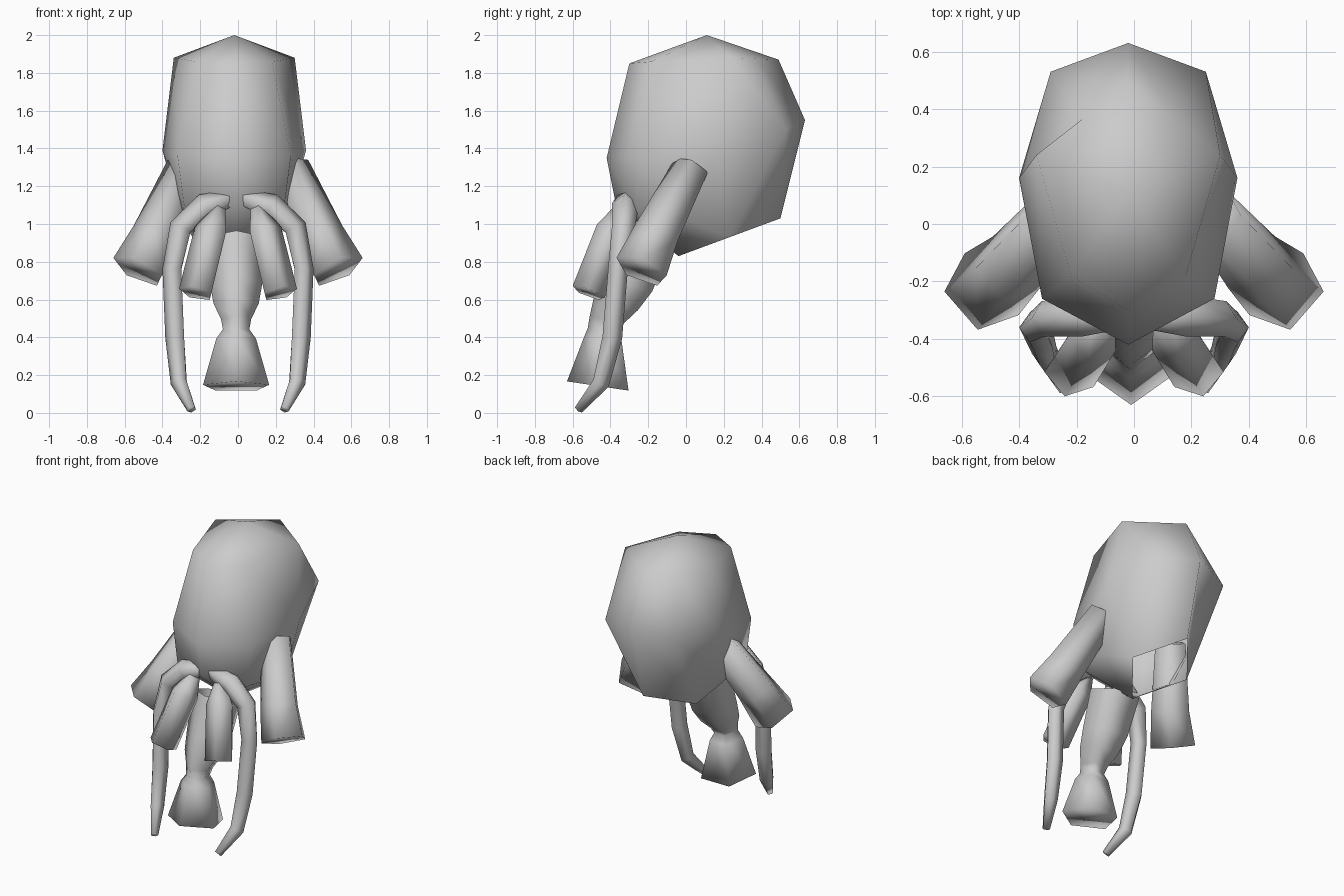
import bpy, bmesh, math
from mathutils import Vector

if "Cube" in bpy.data.objects:
    bpy.data.objects.remove(bpy.data.objects["Cube"])


def finish(bm, name):
    bmesh.ops.recalc_face_normals(bm, faces=bm.faces)
    mesh = bpy.data.meshes.new(name)
    bm.to_mesh(mesh)
    bm.free()
    ob = bpy.data.objects.new(name, mesh)
    bpy.context.collection.objects.link(ob)
    bpy.ops.object.select_all(action='DESELECT')
    ob.select_set(True)
    bpy.context.view_layer.objects.active = ob
    bpy.ops.object.shade_smooth()
    return ob


def bridge(bm, a, b):
    n = len(a)
    for i in range(n):
        bm.faces.new((a[i], a[(i + 1) % n], b[(i + 1) % n], b[i]))


def tube(name, path, sides=5, side=1):
    # path entries: x, y, z, radius
    bm = bmesh.new()
    pts = [Vector(p[:3]) for p in path]
    rings = []
    for i, p in enumerate(pts):
        t = (pts[min(i + 1, len(pts) - 1)] - pts[max(i - 1, 0)]).normalized()
        u = t.cross(Vector((0, 1, 0))).normalized()  # points outward
        v = t.cross(u)
        ring = []
        for k in range(sides):
            a = 2 * math.pi * k / sides
            c = p + path[i][3] * (u * math.cos(a) + v * math.sin(a))
            ring.append(bm.verts.new((c.x * side, c.y, c.z)))
        rings.append(ring)
    for a, b in zip(rings, rings[1:]):
        bridge(bm, a, b)
    bm.faces.new(rings[0])
    bm.faces.new(rings[-1])
    return finish(bm, name)


# Bulbous body: half rings from front to back, mirrored about x = -0.02
body_rings = [
    [(0, -.30, 1.85), (.20, -.18, 1.86), (.32, .24, 1.88), (.16, .365, 1.875), (0, .49, 1.87)],
    [(0, -.42, 1.35), (.30, -.26, 1.36), (.38, .16, 1.39), (.27, .53, 1.50), (0, .63, 1.55)],
    [(0, -.37, 1.10), (.26, -.26, 1.06), (.28, .02, 1.02), (.22, .23, .93), (0, .50, 1.03)],
]
bm = bmesh.new()
loops = []
for half in body_rings:
    full = half + [(-x, y, z) for x, y, z in reversed(half[1:]) if x > 0]
    loops.append([bm.verts.new((x - .02, y, z)) for x, y, z in full])
bridge(bm, loops[0], loops[1])
bridge(bm, loops[1], loops[2])
crown = bm.verts.new((-.02, .11, 2.0))
keel = bm.verts.new((-.02, -.04, .83))
for i in range(8):
    j = (i + 1) % 8
    bm.faces.new((crown, loops[0][i], loops[0][j]))
    if i not in (3, 4):  # diamond opening at the rear of the underside
        bm.faces.new((keel, loops[2][i], loops[2][j]))
finish(bm, "body")

# Central five-sided snout with a flared bell: centre y, z, half width, depth, tilt
snout = [(-.20, .92, .16, .15, .3), (-.30, .68, .14, .15, .3), (-.36, .57, .12, .13, .25),
         (-.41, .49, .08, .10, .2), (-.43, .44, .07, .09, .1), (-.43, .39, .105, .11, .1),
         (-.45, .14, .175, .18, .15)]
bm = bmesh.new()
rings = []
for y, z, w, d, tilt in snout:
    ring = []
    for k in range(5):
        a = math.radians(72 * k - 90)
        dy = d * math.sin(a)
        ring.append(bm.verts.new((-.01 + w / .951 * math.cos(a), y + dy, z - tilt * dy)))
    rings.append(ring)
for a, b in zip(rings, rings[1:]):
    bridge(bm, a, b)
bm.faces.new(rings[-1])
finish(bm, "snout")

# Paired limbs
arm = [(.28, .03, 1.30, .10), (.435, -.155, .94, .128), (.525, -.235, .755, .15)]
stub = [(.10, -.34, 1.08, .04), (.14, -.39, .96, .092), (.22, -.515, .635, .095)]
feeler = [(.02, -.32, 1.14, .045), (.17, -.32, 1.09, .075), (.30, -.33, .98, .065),
          (.345, -.36, .76, .055), (.33, -.39, .40, .055), (.31, -.45, .16, .047),
          (.245, -.57, .018, .025)]
for side, label in ((-1, "left"), (1, "right")):
    tube("side_arm_" + label, arm, 5, side)
    tube("front_stub_" + label, stub, 5, side)
    tube("long_feeler_" + label, feeler, 5, side)
